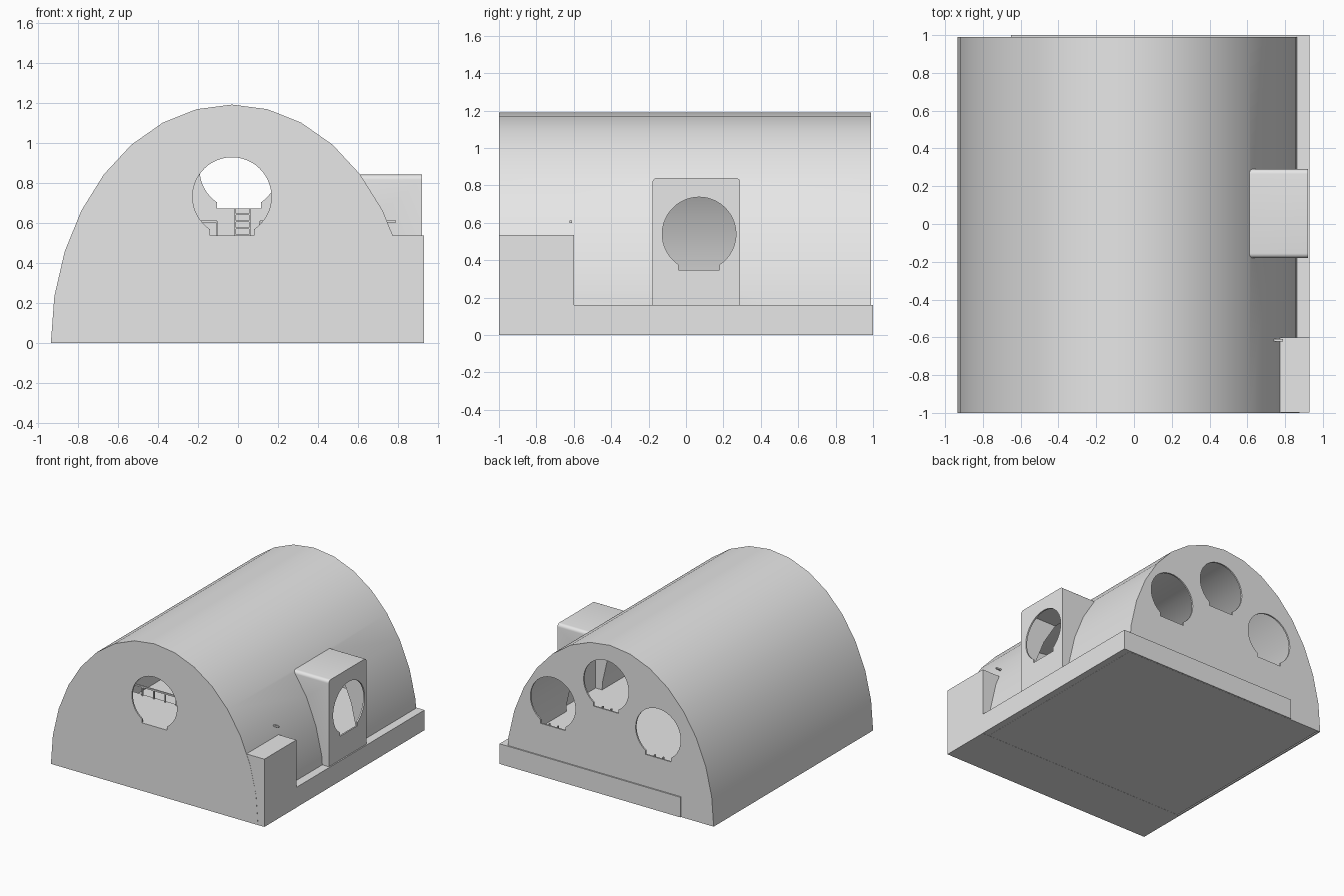
import bpy, bmesh, math

if "Cube" in bpy.data.objects:
    bpy.data.objects.remove(bpy.data.objects["Cube"])

GREY = bpy.data.materials.new("light_grey")
GREY.diffuse_color = (0.8, 0.8, 0.8, 1)
GREY.use_nodes = True
GREY.node_tree.nodes["Principled BSDF"].inputs["Base Color"].default_value = GREY.diffuse_color
T = 0.012                      # wall thickness
CX, RX, RZ = -0.03, 0.905, 1.19


def prism(name, pts, axis, a, b):
    """Extrude a closed profile along x (points are y,z) or y (points are x,z)."""
    bm = bmesh.new()

    def at(p, d):
        return (d, p[0], p[1]) if axis == 'x' else (p[0], d, p[1])
    lo = [bm.verts.new(at(p, a)) for p in pts]
    hi = [bm.verts.new(at(p, b)) for p in pts]
    bm.faces.new(lo)
    bm.faces.new(hi[::-1])
    n = len(pts)
    for i in range(n):
        j = (i + 1) % n
        bm.faces.new((lo[i], hi[i], hi[j], lo[j]))
    bmesh.ops.recalc_face_normals(bm, faces=bm.faces)
    me = bpy.data.meshes.new(name)
    bm.to_mesh(me)
    bm.free()
    ob = bpy.data.objects.new(name, me)
    bpy.context.collection.objects.link(ob)
    me.materials.append(GREY)
    return ob


def box(name, x0, x1, y0, y1, z0, z1):
    return prism(name, [(x0, z0), (x1, z0), (x1, z1), (x0, z1)], 'y', y0, y1)


def activate(ob):
    bpy.ops.object.select_all(action='DESELECT')
    ob.select_set(True)
    bpy.context.view_layer.objects.active = ob


def cut(ob, *cutters):
    for c in cutters:
        activate(ob)
        m = ob.modifiers.new("cut", 'BOOLEAN')
        m.operation, m.solver, m.object = 'DIFFERENCE', 'EXACT', c
        bpy.ops.object.modifier_apply(modifier=m.name)
        bpy.data.objects.remove(c)


def smooth(ob):
    activate(ob)
    bpy.ops.object.shade_smooth_by_angle(angle=math.radians(30))


def arch(inset, z0):
    """Sixteen-sided half ellipse, closed at the bottom at height z0."""
    pts = [(CX + (RX - inset) * math.cos(math.pi * k / 16),
            (RZ - inset) * math.sin(math.pi * k / 16)) for k in range(17)]
    if z0 < 0:
        pts = [(pts[0][0], z0)] + pts + [(pts[-1][0], z0)]
    return pts


def porthole(u, v, axis, a, b):
    """Round opening with a flat notched sill."""
    r, half, sill = 0.197, 0.11, -0.193
    a0 = -math.acos(half / r)
    sweep = math.pi - 2 * a0
    pts = [(u + r * math.cos(a0 + sweep * i / 40),
            v + r * math.sin(a0 + sweep * i / 40)) for i in range(41)]
    pts += [(u - half, v + sill), (u + half, v + sill)]
    return prism("opening_cutter", pts, axis, a, b)


def dormer_void():
    return box("void_cutter", 0.3, 0.92 - T, -0.18 + T, 0.29 - T, 0.16, 0.84 - T)


def inner_void():
    return prism("inner_cutter", arch(T, -0.1), 'y', -1 + T, 0.99 - T)


# barrel shell with end walls and openings
BACK_HOLES = [(-0.45, 0.605), (0.005, 0.865), (0.47, 0.605)]
shell = prism("barrel_shell", arch(0, 0), 'y', -1, 0.99)
cut(shell, inner_void(), dormer_void(), porthole(-0.03, 0.73, 'y', -1.1, -0.9),
    *[porthole(x, z, 'y', 0.9, 1.1) for x, z in BACK_HOLES])
smooth(shell)

# side dormer with rounded top edges
R = 0.025
prof = [(-0.18, 0.15), (0.29, 0.15)]
for cy, start in ((0.29 - R, 0), (-0.18 + R, 90)):
    for i in range(6):
        t = math.radians(start + 18 * i)
        prof.append((cy + R * math.cos(t), 0.84 - R + R * math.sin(t)))
dormer = prism("side_dormer", prof, 'x', 0.4, 0.92)
cut(dormer, inner_void(), dormer_void(), porthole(0.07, 0.54, 'x', 0.85, 1.0))
smooth(dormer)

# floor slab and the thin strip showing behind the back wall
box("floor_slab", -0.915, 0.93, -0.999, 0.985, 0.001, 0.16)
box("back_strip", -0.65, 0.93, 0.98, 1.0, 0.001, 0.16)

# raised front platform following the barrel on the left
left = [p for p in arch(0.008, 0) if p[0] < CX and p[1] < 0.535][::-1]
prism("front_platform",
      left + [(-0.825, 0.535), (0.93, 0.535), (0.93, 0.0)], 'y', -0.999, -0.6)

# railing on the platform edge, with a gap at the ladder
for x0, x1 in ((-0.80, -0.105), (0.11, 0.79)):
    box("railing_bar", x0, x1, -0.622, -0.610, 0.600, 0.612)
    n = 8
    for i in range(n):
        x = x0 + (min(x1, 0.74) - x0) * i / (n - 1)
        box("railing_post", x - 0.005, x + 0.005, -0.621, -0.611, 0.53, 0.605)


def ladder(x, y, z1):
    """Ladder from the floor up to height z1, standing across x."""
    for s in (-1, 1):
        box("ladder_rail", x + s * 0.037 - 0.004, x + s * 0.037 + 0.004,
            y - 0.008, y + 0.008, 0.16, z1)
    z = z1 - 0.03
    while z > 0.17:
        box("ladder_rung", x - 0.037, x + 0.037, y - 0.004, y + 0.004,
            z - 0.004, z + 0.004)
        z -= 0.035


# ladders below the back openings and the platform edge
for hx, hz in BACK_HOLES:
    ladder(hx + 0.017, 0.955, hz - 0.193)
ladder(0.0, -0.585, 0.535)
